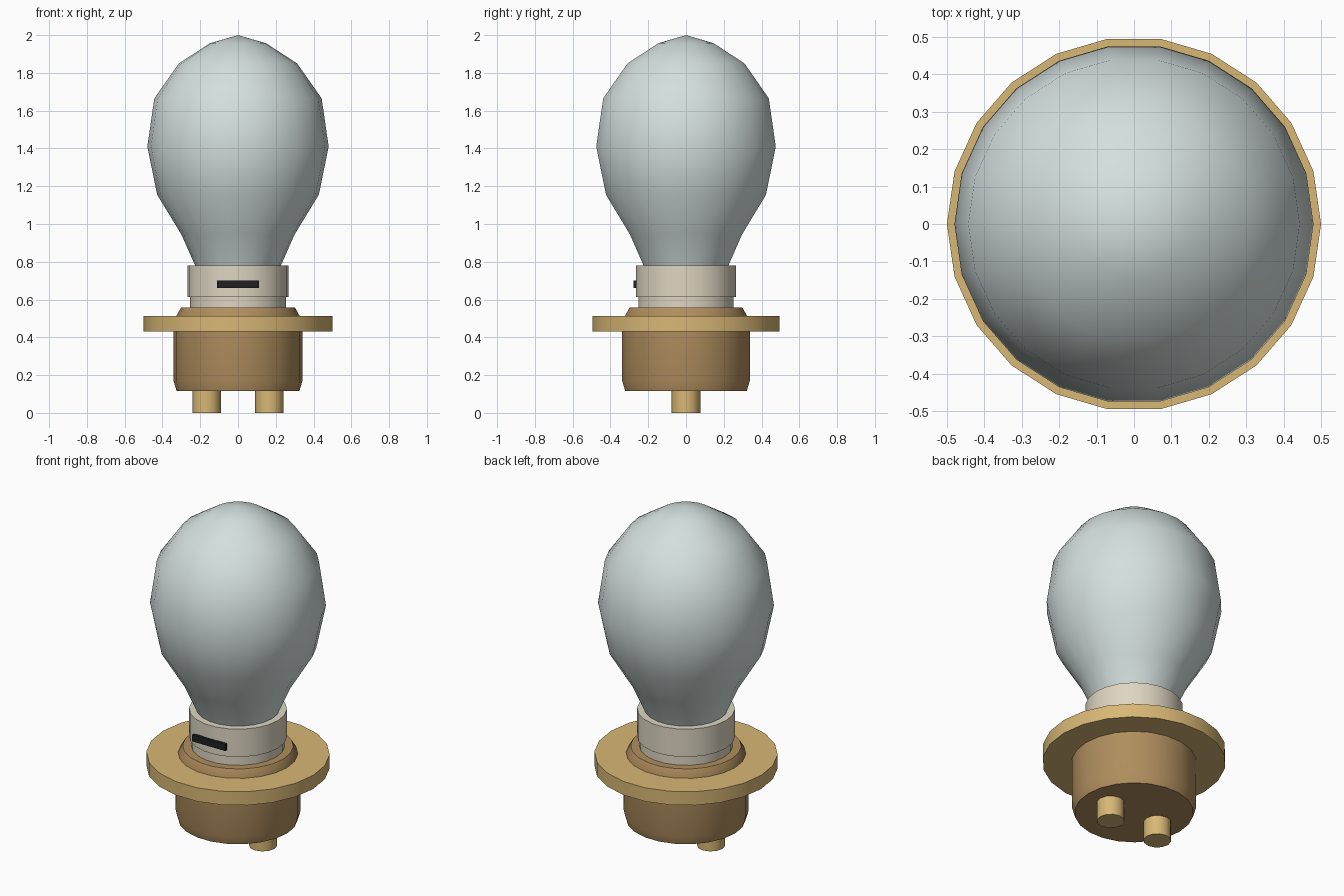
import bpy, bmesh, math

if "Cube" in bpy.data.objects:
    bpy.data.objects.remove(bpy.data.objects["Cube"])


def material(name, rgb):
    lin = [((c / 255 + 0.055) / 1.055) ** 2.4 for c in rgb]
    m = bpy.data.materials.new(name)
    m.diffuse_color = (*lin, 1)
    m.use_nodes = True
    m.node_tree.nodes["Principled BSDF"].inputs["Base Color"].default_value = m.diffuse_color
    return m


glass = material("pale glass", (212, 224, 222))
cream = material("cream ceramic", (222, 214, 194))
bronze = material("bronze brown", (176, 142, 94))
brass = material("brass", (216, 183, 117))
black = material("black", (32, 32, 34))


def finish(name, bm, mat, smooth=True):
    bmesh.ops.recalc_face_normals(bm, faces=bm.faces)
    me = bpy.data.meshes.new(name)
    bm.to_mesh(me)
    bm.free()
    me.materials.append(mat)
    ob = bpy.data.objects.new(name, me)
    bpy.context.collection.objects.link(ob)
    if smooth:
        bpy.ops.object.select_all(action='DESELECT')
        ob.select_set(True)
        bpy.context.view_layer.objects.active = ob
        bpy.ops.object.shade_smooth_by_angle(angle=math.radians(35))
    return ob


def lathe(name, profile, mat, sides=22, cx=0.0):
    """Turn a (radius, z) profile, listed bottom to top, into a closed solid."""
    bm = bmesh.new()
    rings = []
    for r, z in profile:
        if r == 0:
            rings.append([bm.verts.new((cx, 0, z))] * sides)
        else:
            rings.append([bm.verts.new((cx + r * math.cos(math.tau * i / sides),
                                        r * math.sin(math.tau * i / sides), z))
                          for i in range(sides)])
    for a, b in zip(rings, rings[1:]):
        for i in range(sides):
            j = (i + 1) % sides
            quad = [a[i], a[j], b[j], b[i]]
            bm.faces.new(list(dict.fromkeys(quad)))
    for ring in (rings[0], rings[-1]):
        if ring[0] is not ring[1]:
            bm.faces.new(ring)
    return finish(name, bm, mat)


# glass bulb
lathe("bulb", [(0.215, 0.75), (0.23, 0.787), (0.30, 0.945), (0.428, 1.155), (0.48, 1.41),
               (0.443, 1.665), (0.313, 1.85), (0.148, 1.957), (0, 2.0)], glass)

# stepped collar
lathe("collar_neck", [(0.255, 0.54), (0.255, 0.63)], cream)
lathe("collar_ring", [(0.267, 0.613), (0.267, 0.78)], cream)

# socket body with bevelled foot and lip
lathe("socket_body", [(0.325, 0.115), (0.341, 0.17), (0.341, 0.47)], bronze)
lathe("socket_lip", [(0.327, 0.50), (0.327, 0.512), (0.302, 0.557)], bronze)

# wide flange
lathe("flange", [(0.5, 0.43), (0.5, 0.512)], brass)

# contact pins
for side, s in (("left", -1), ("right", 1)):
    lathe("pin_" + side, [(0.076, 0), (0.076, 0.13)], brass, sides=12, cx=s * 0.166)

# dark slot plate on the collar front
bm = bmesh.new()
bmesh.ops.create_cube(bm, size=1)
for v in bm.verts:
    v.co = (v.co.x * 0.22, -0.27 + v.co.y * 0.018, 0.68 + v.co.z * 0.04)
finish("collar_slot", bm, black, smooth=False)
